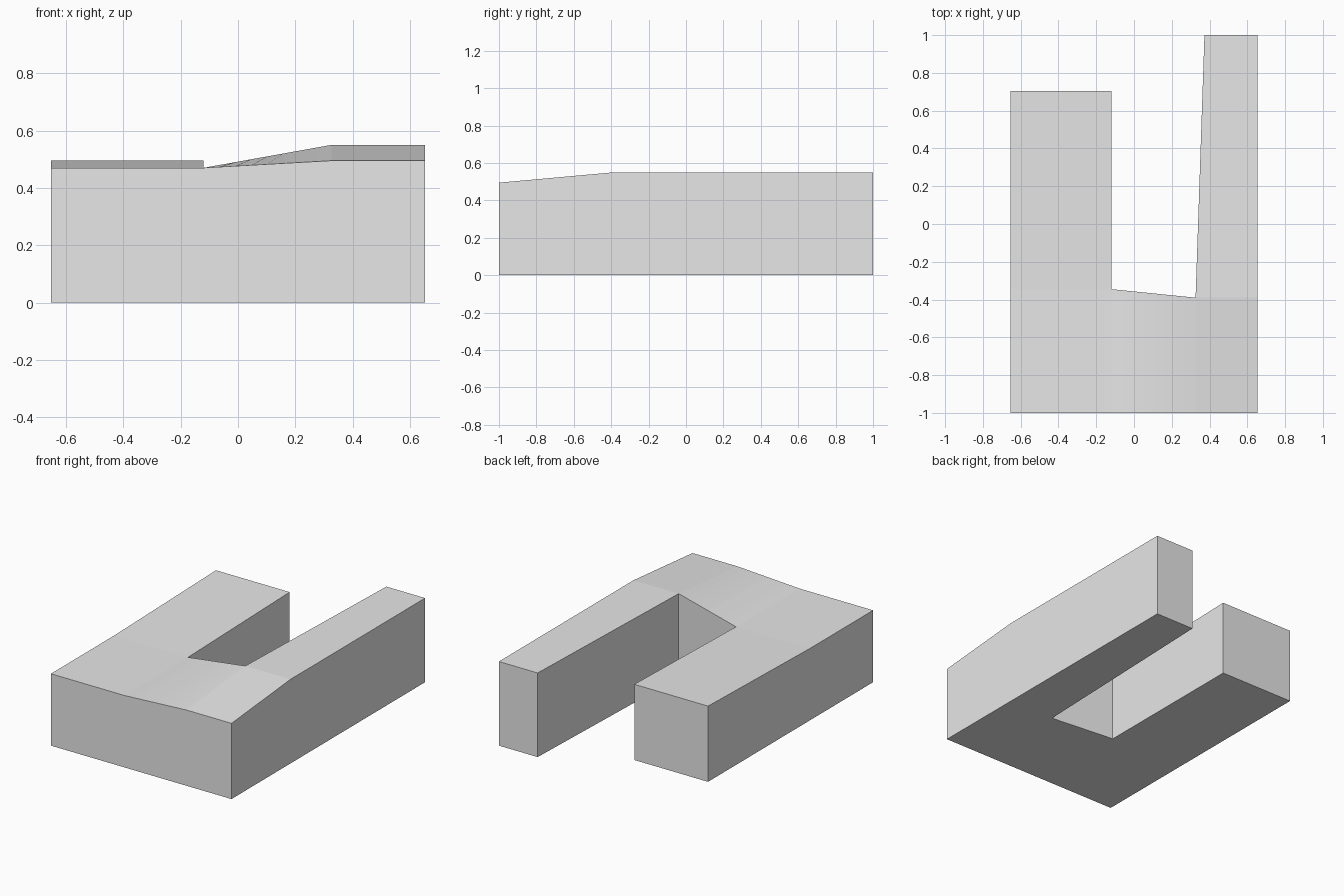
import bpy
import bmesh
from mathutils import Vector

cube = bpy.data.objects.get("Cube")
if cube:
    bpy.data.objects.remove(cube, do_unlink=True)

# Plain grey for the whole block
grey = bpy.data.materials.new("light grey")
grey.use_nodes = True
grey.diffuse_color = (0.8, 0.8, 0.8, 1)
grey.node_tree.nodes["Principled BSDF"].inputs["Base Color"].default_value = (0.8, 0.8, 0.8, 1)

# Roof corners: front edge, courtyard line and wing ends
LEFT, INNER_LEFT, INNER_RIGHT, RIGHT = -0.653, -0.12, 0.326, 0.653
front = [Vector(p) for p in ((LEFT, -1, 0.47), (INNER_LEFT, -1, 0.47),
                             (INNER_RIGHT, -1, 0.495), (RIGHT, -1, 0.495))]
court = [Vector(p) for p in ((LEFT, -0.345, 0.47), (INNER_LEFT, -0.345, 0.47),
                             (INNER_RIGHT, -0.39, 0.55), (RIGHT, -0.39, 0.55))]
left_end = [Vector((LEFT, 0.705, 0.495)), Vector((INNER_LEFT, 0.705, 0.495))]
right_end = [Vector((0.373, 1, 0.55)), Vector((RIGHT, 1, 0.55))]

bm = bmesh.new()


def roof_panel(near, far, steps=1):
    """Ruled roof surface between two edges, in strips."""
    for i in range(steps):
        a, b = i / steps, (i + 1) / steps
        corners = (near[0].lerp(near[1], a), near[0].lerp(near[1], b),
                   far[0].lerp(far[1], b), far[0].lerp(far[1], a))
        bm.faces.new([bm.verts.new(c) for c in corners])


# Front range, with a twisted middle, then the two wings
for i, steps in enumerate((1, 8, 1)):
    roof_panel(front[i:i + 2], court[i:i + 2], steps)
roof_panel(court[:2], left_end)
roof_panel(court[2:], right_end)
bmesh.ops.remove_doubles(bm, verts=bm.verts[:], dist=0.0001)

# Walls and floor: extrude the roof straight down to the ground
result = bmesh.ops.extrude_face_region(bm, geom=bm.faces[:], use_keep_orig=True)
floor = [g for g in result["geom"] if isinstance(g, bmesh.types.BMVert)]
for v in floor:
    v.co.z = 0
bmesh.ops.recalc_face_normals(bm, faces=bm.faces[:])

# Merge the flat floor strips
floor_edges = [e for e in bm.edges if all(v.co.z == 0 for v in e.verts)]
bmesh.ops.dissolve_limit(bm, angle_limit=0.001, verts=floor, edges=floor_edges)

mesh = bpy.data.meshes.new("building_block")
bm.to_mesh(mesh)
bm.free()
mesh.materials.append(grey)
block = bpy.data.objects.new("building_block", mesh)
bpy.context.collection.objects.link(block)
